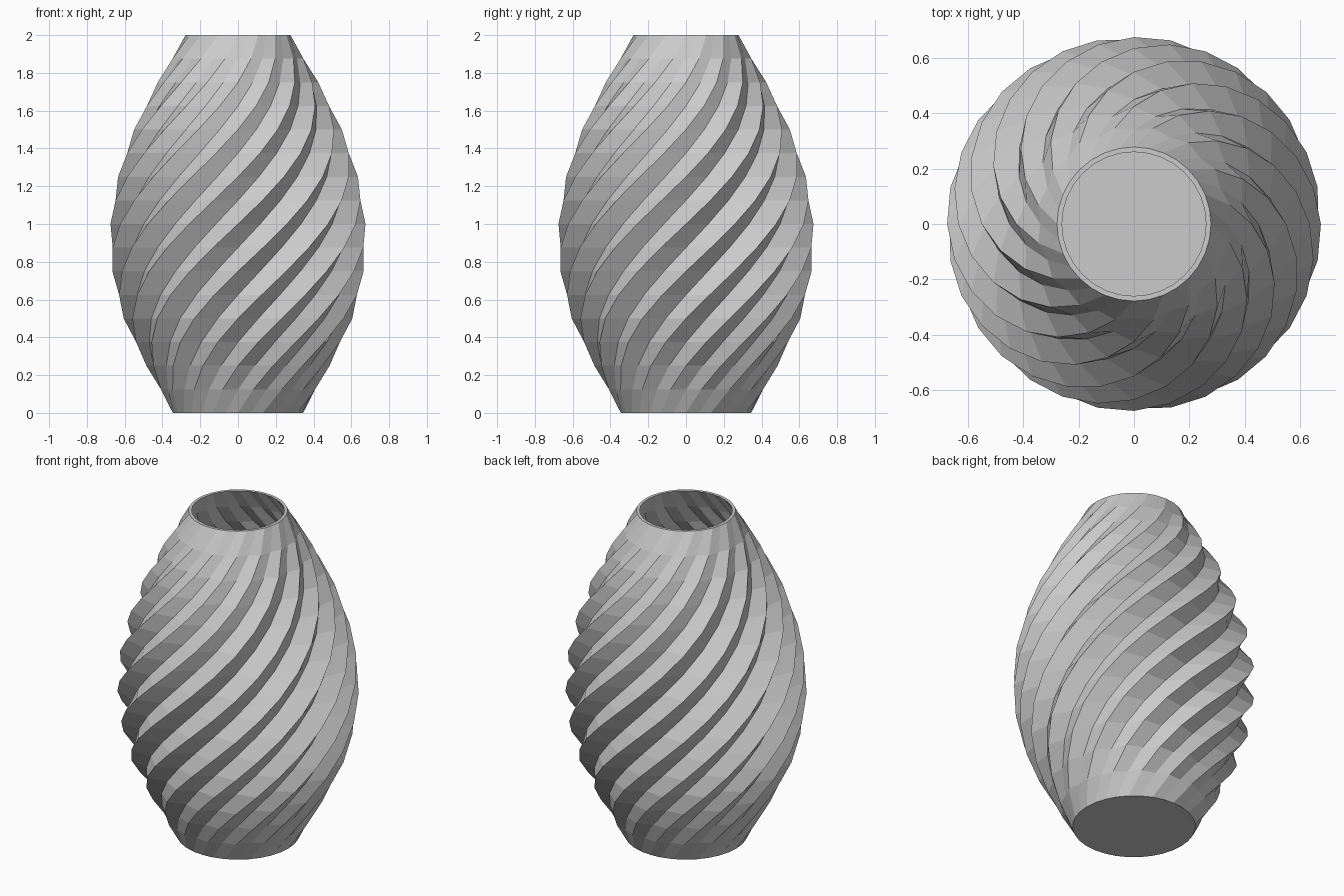
import bpy, bmesh
from math import pi, cos, sin, tau

if "Cube" in bpy.data.objects:
    bpy.data.objects.remove(bpy.data.objects["Cube"])

RIBS = 16
LAYERS = 16
TWIST = pi            # half a turn from base to mouth
WALL = 0.018
DEPTH = 0.075         # groove depth at mid height

# rib crest radius at every quarter unit of height
CREST = [0.345, 0.485, 0.605, 0.665, 0.675, 0.635, 0.550, 0.425, 0.278]

bm = bmesh.new()


def crest(z):
    # smooth curve through the profile points
    i = min(int(z * 4), 7)
    t = z * 4 - i
    p1, p2 = CREST[i], CREST[i + 1]
    p0 = CREST[i - 1] if i > 0 else 2 * p1 - p2
    p3 = CREST[i + 2] if i < 7 else 2 * p2 - p1
    return p1 + t / 2 * (p2 - p0 + t * (2 * p0 - 5 * p1 + 4 * p2 - p3
                                        + t * (3 * (p1 - p2) + p3 - p0)))


def ring(z, inset=0.0, floor=None):
    # crest and groove vertices alternate around the ring
    verts = []
    depth = DEPTH * sin(pi * z / 2)
    for i in range(RIBS * 2):
        a = tau * i / (RIBS * 2) + TWIST * (z - 1) / 2
        r = crest(z) - inset - (depth if i % 2 else 0)
        verts.append(bm.verts.new((r * cos(a), r * sin(a),
                                   z if floor is None else floor)))
    return verts


def bridge(a, b):
    n = len(a)
    for i in range(n):
        j = (i + 1) % n
        bm.faces.new((a[i], a[j], b[j], b[i]))


# twisted fluted shell: up the outside, over the lip, down the inside
heights = [2 * k / LAYERS for k in range(LAYERS + 1)]
rings = [ring(z) for z in heights]
rings += [ring(z, WALL) for z in reversed(heights[1:])]
rings.append(ring(0, WALL, WALL))
for a, b in zip(rings, rings[1:]):
    bridge(a, b)
bm.faces.new(list(reversed(rings[0])))   # underside
bm.faces.new(rings[-1])                  # inside floor

bmesh.ops.recalc_face_normals(bm, faces=bm.faces)
mesh = bpy.data.meshes.new("twisted_vase")
bm.to_mesh(mesh)
bm.free()
vase = bpy.data.objects.new("twisted_vase", mesh)
bpy.context.collection.objects.link(vase)
